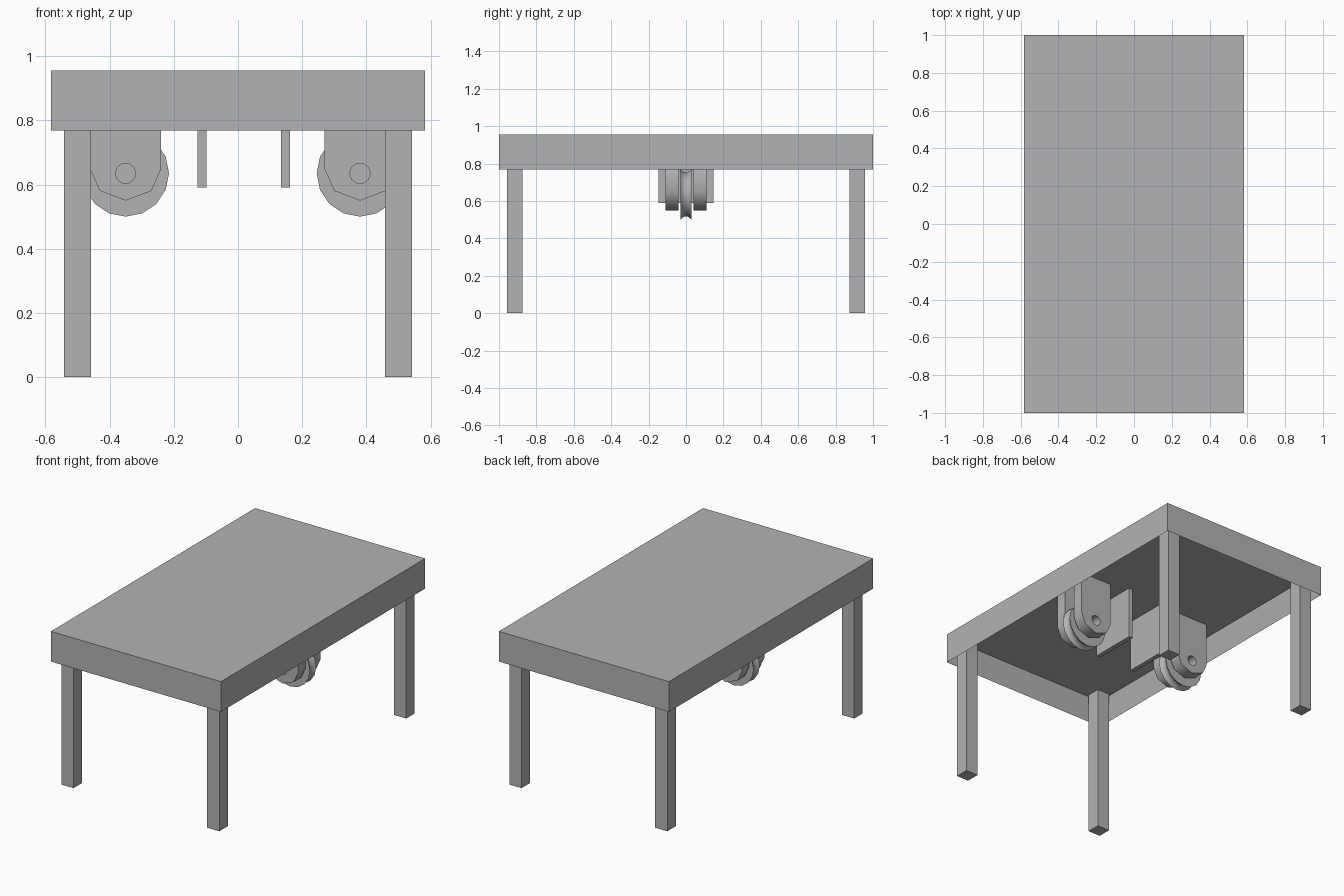
import bpy, bmesh, math
from mathutils import Matrix, Vector

default = bpy.data.objects.get("Cube")
if default:
    bpy.data.objects.remove(default)

grey = bpy.data.materials.new("plain grey")
grey.use_nodes = True
COLOUR = (0.45, 0.45, 0.45, 1)
grey.diffuse_color = COLOUR
grey.node_tree.nodes["Principled BSDF"].inputs["Base Color"].default_value = COLOUR

CEILING = 0.915   # underside of the table board
WHEEL_Z = 0.635


def add_mesh(name, bm):
    bmesh.ops.recalc_face_normals(bm, faces=bm.faces[:])
    mesh = bpy.data.meshes.new(name)
    bm.to_mesh(mesh)
    bm.free()
    mesh.materials.append(grey)
    obj = bpy.data.objects.new(name, mesh)
    bpy.context.collection.objects.link(obj)
    return obj


def box_bm(low, high):
    low, high = Vector(low), Vector(high)
    bm = bmesh.new()
    bmesh.ops.create_cube(bm, size=1)
    bmesh.ops.scale(bm, vec=high - low, verts=bm.verts)
    bmesh.ops.translate(bm, vec=(low + high) / 2, verts=bm.verts)
    return bm


def select_only(obj):
    bpy.ops.object.select_all(action='DESELECT')
    obj.select_set(True)
    bpy.context.view_layer.objects.active = obj


# Table top, hollowed from below to leave the apron
bm = box_bm((-0.583, -1, 0.768), (0.583, 1, 0.955))
bm.normal_update()
under = min(bm.faces, key=lambda f: f.normal.z)
bmesh.ops.inset_region(bm, faces=[under], thickness=0.04)
bmesh.ops.translate(bm, vec=(0, 0, CEILING - 0.768), verts=under.verts)
add_mesh("table_top", bm)

# Four square legs in the apron corners
for sx, side in ((-1, "right"), (1, "left")):
    for sy, end in ((-1, "front"), (1, "back")):
        x, y = 0.5 * sx, 0.915 * sy
        add_mesh(f"{end}_{side}_leg",
                 box_bm((x - 0.042, y - 0.042, 0), (x + 0.042, y + 0.042, CEILING)))


# Bracket cheek: pointed hanger outline with a round axle hole
def add_cheek(name, x, y, thickness):
    half = [(0.11, CEILING - WHEEL_Z), (0.11, 0.012), (0.08, -0.055)]
    outline = half + [(0, -0.085)] + [(-px, pz) for px, pz in reversed(half)]
    hole = [(0.032 * math.cos(a), 0.032 * math.sin(a))
            for a in (math.tau * i / 10 for i in range(10))]
    curve = bpy.data.curves.new(name, 'CURVE')
    curve.dimensions = '2D'
    curve.fill_mode = 'BOTH'
    curve.extrude = thickness / 2
    for loop in (outline, hole):
        spline = curve.splines.new('POLY')
        spline.points.add(len(loop) - 1)
        for point, (px, pz) in zip(spline.points, loop):
            point.co = (px, pz, 0, 1)
        spline.use_cyclic_u = True
    curve.materials.append(grey)
    obj = bpy.data.objects.new(name, curve)
    bpy.context.collection.objects.link(obj)
    obj.location = (x, y, WHEEL_Z)
    obj.rotation_euler.x = math.pi / 2
    select_only(obj)
    bpy.ops.object.convert(target='MESH')


# Pulley wheel: grooved profile spun about the axle
def add_wheel(name, x):
    bm = bmesh.new()
    width, radius, groove = 0.03, 0.135, 0.018
    rim = []
    for i in range(7):
        t = -1 + i / 3
        rim.append((width * t, radius - groove * (1 - t * t)))
    profile = [(-width, 0)] + rim + [(width, 0)]
    verts = [bm.verts.new((0, y, -r)) for y, r in profile]
    edges = [bm.edges.new(pair) for pair in zip(verts, verts[1:])]
    bmesh.ops.spin(bm, geom=verts + edges, cent=(0, 0, 0), axis=(0, 1, 0),
                   angle=math.tau, steps=16, use_duplicate=False)
    bmesh.ops.remove_doubles(bm, verts=bm.verts[:], dist=0.0001)
    bmesh.ops.transform(bm, matrix=Matrix.Translation((x, 0, WHEEL_Z)), verts=bm.verts)
    select_only(add_mesh(name, bm))
    bpy.ops.object.shade_smooth_by_angle(angle=math.radians(35))


# Pulley and hanging plate on each side
for side, wheel_x, plate_x in (("right", -0.35, -0.112), ("left", 0.38, 0.148)):
    add_wheel(f"{side}_pulley_wheel", wheel_x)
    for sy, end in ((-1, "front"), (1, "back")):
        add_cheek(f"{side}_bracket_{end}_cheek", wheel_x, 0.075 * sy, 0.07)
    add_mesh(f"{side}_hanging_plate",
             box_bm((plate_x - 0.014, -0.148, 0.59), (plate_x + 0.014, 0.148, CEILING)))
